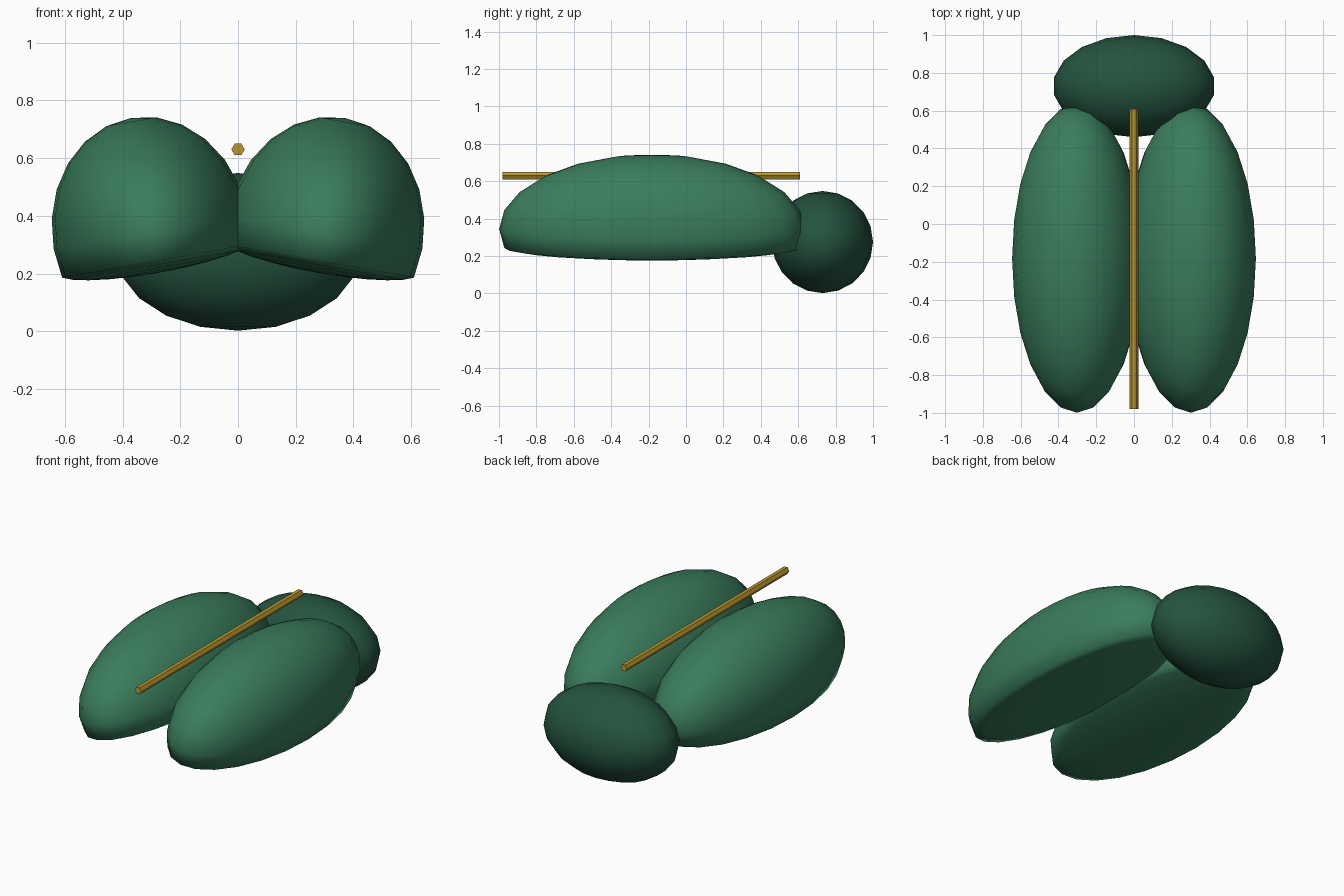
import bpy, bmesh, math
from mathutils import Matrix, Vector

if "Cube" in bpy.data.objects:
    bpy.data.objects.remove(bpy.data.objects["Cube"])


def material(name, rgb):
    m = bpy.data.materials.new(name)
    m.diffuse_color = (*rgb, 1)
    m.use_nodes = True
    m.node_tree.nodes["Principled BSDF"].inputs["Base Color"].default_value = m.diffuse_color
    return m


GREEN = material("shell_green", (0.042, 0.205, 0.107))
DARK = material("dark_green", (0.018, 0.088, 0.050))
GOLD = material("gold", (0.47, 0.30, 0.028))


def finish(name, bm, mat, smooth):
    bmesh.ops.recalc_face_normals(bm, faces=bm.faces)
    for f in bm.faces:
        f.smooth = smooth
    me = bpy.data.meshes.new(name)
    bm.to_mesh(me)
    bm.free()
    me.materials.append(mat)
    ob = bpy.data.objects.new(name, me)
    bpy.context.collection.objects.link(ob)
    return ob


def ellipsoid(segments, rings, radii):
    bm = bmesh.new()
    bmesh.ops.create_uvsphere(bm, u_segments=segments, v_segments=rings, radius=1)
    bmesh.ops.scale(bm, vec=Vector(radii), verts=bm.verts)
    return bm


# wing cases: domes with a flattened underside, tilted outwards
def wing_case(name, side):
    bm = ellipsoid(24, 12, (0.342, 0.817, 0.40))
    cut = -0.1035
    for v in bm.verts:
        if v.co.z < cut:
            v.co.z = cut + (v.co.z - cut) * 0.14
    place = Matrix.Translation((side * 0.302, -0.182, 0.345))
    bm.transform(place @ Matrix.Rotation(side * math.radians(10), 4, 'Y'))
    finish(name, bm, GREEN, True)


wing_case("left_wing_case", -1)
wing_case("right_wing_case", 1)

# head
bm = ellipsoid(18, 10, (0.43, 0.27, 0.273))
bm.transform(Matrix.Translation((0, 0.73, 0.275)))
finish("head", bm, DARK, True)

# thin rod running above the seam
bm = bmesh.new()
bmesh.ops.create_cone(bm, cap_ends=True, segments=6, radius1=0.023, radius2=0.023, depth=1.59)
bm.transform(Matrix.Translation((0, -0.185, 0.63)) @ Matrix.Rotation(math.pi / 2, 4, 'X')
             @ Matrix.Rotation(math.pi / 6, 4, 'Z'))
finish("seam_rod", bm, GOLD, False)
